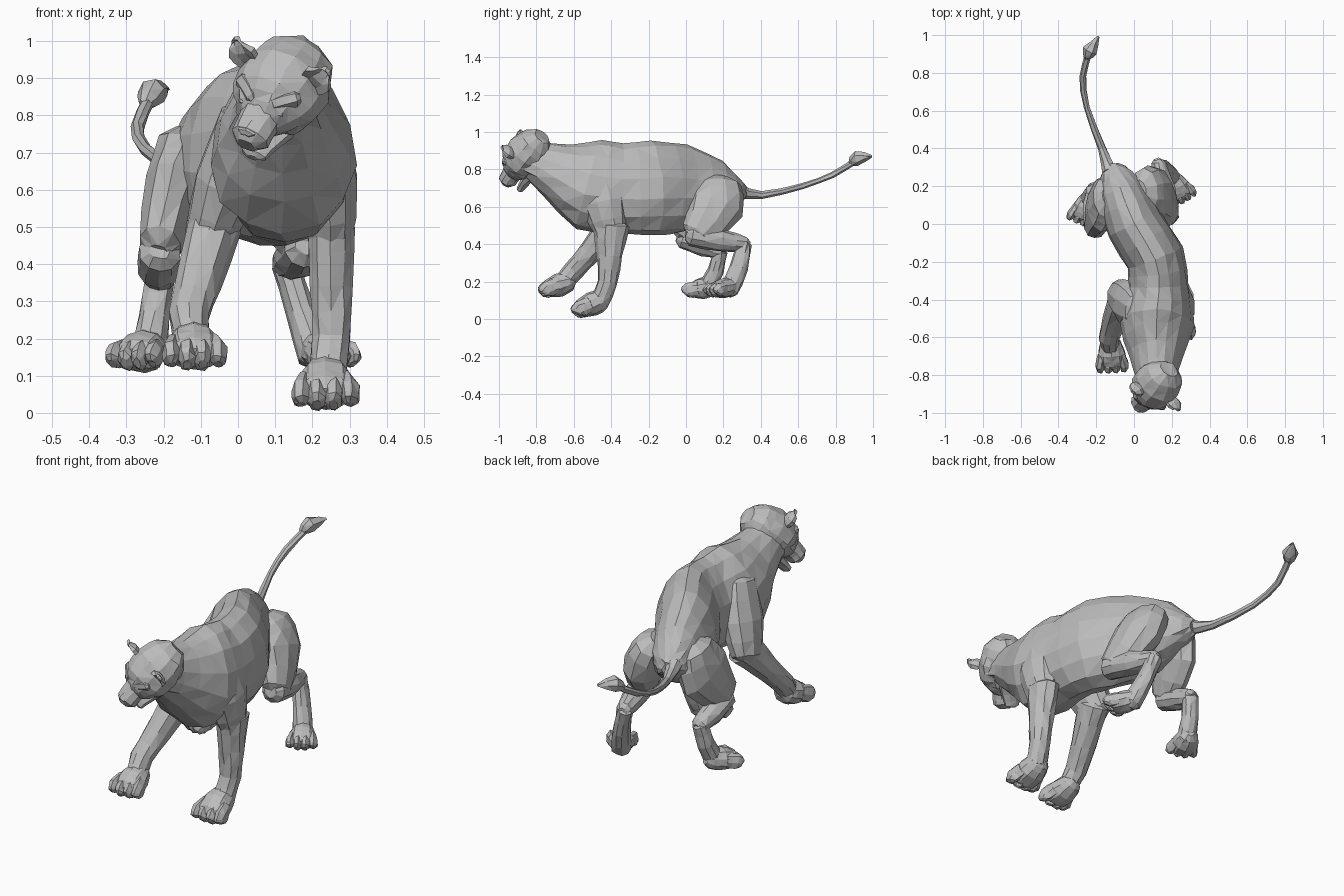
import bpy, bmesh, math, random
from mathutils import Vector, Matrix

random.seed(4)
if "Cube" in bpy.data.objects:
    bpy.data.objects.remove(bpy.data.objects["Cube"])

grey = (.5, .5, .5, 1)
fur = bpy.data.materials.new("fur_grey")
fur.use_nodes = True
fur.diffuse_color = grey
fur.node_tree.nodes["Principled BSDF"].inputs["Base Color"].default_value = grey


def smooth_path(keys, depth):
    """Turn keys (x, y, z, half width, optional half depth) into a rounded, evenly bending path."""
    keys = [Vector((*key, key[3] * depth) if len(key) == 4 else key) for key in keys]
    path = []
    for i in range(len(keys) - 1):
        before, start = keys[max(i - 1, 0)], keys[i]
        end, after = keys[i + 1], keys[min(i + 2, len(keys) - 1)]
        middle = (start + end) / 2 + (start + end - before - after) / 16
        path += [start, middle]
    path.append(keys[-1])
    return [round_end(path[0], path[1])] + path + [round_end(path[-1], path[-2])]


def round_end(end, inner):
    """A smaller ring just beyond the end of a path."""
    outward = (end - inner).to_3d().normalized()
    centre = end.to_3d() + outward * min(end[3], end[4]) * .5
    return Vector((*centre, end[3] / 2, end[4] / 2))


def add_tube(bm, keys, sides, depth=1.0, egg=0.0):
    """Skin elliptical rings along a smooth path; egg makes them wider on the lower side."""
    path = smooth_path(keys, depth)
    centres = [station.to_3d() for station in path]
    rings = []
    for i, station in enumerate(path):
        here = centres[i]
        arriving = here - centres[max(i - 1, 0)]
        leaving = centres[min(i + 1, len(path) - 1)] - here
        tangent = (arriving.normalized() + leaving.normalized()).normalized()
        side = (Vector((1, 0, 0)) - tangent * tangent.x).normalized()
        other = tangent.cross(side)
        ring = []
        for k in range(sides):
            angle = math.tau * (k + .5) / sides
            across = station[3] * math.cos(angle) * (1 - egg * math.sin(angle))
            ring.append(bm.verts.new(here + side * across + other * station[4] * math.sin(angle)))
        rings.append(ring)
    for ring, following in zip(rings, rings[1:]):
        for k in range(sides):
            n = (k + 1) % sides
            bm.faces.new((ring[k], ring[n], following[n], following[k]))
    bm.faces.new(rings[0][::-1])
    bm.faces.new(rings[-1])


def finish(bm, name, frame, rough):
    """Roughen and triangulate a part, then place it as a flat shaded object."""
    for vert in bm.verts:
        vert.co += Vector([random.uniform(-rough, rough) for axis in "xyz"])
    bmesh.ops.triangulate(bm, faces=bm.faces[:])
    bmesh.ops.recalc_face_normals(bm, faces=bm.faces[:])
    mesh = bpy.data.meshes.new(name)
    bm.to_mesh(mesh)
    bm.free()
    mesh.materials.append(fur)
    obj = bpy.data.objects.new(name, mesh)
    bpy.context.scene.collection.objects.link(obj)
    obj.matrix_world = frame


def tube(name, keys, sides=10, depth=1.0, egg=0.0, frame=Matrix(), rough=.003):
    bm = bmesh.new()
    add_tube(bm, keys, sides, depth, egg)
    finish(bm, name, frame, rough)


def turn(degrees, axis):
    return Matrix.Rotation(math.radians(degrees), 4, axis)


def paw(name, place, yaw, pitch, size):
    """Paw pointing to -y with four toes, then turned and placed."""
    bm = bmesh.new()
    add_tube(bm, [(0, .06, .02, .05), (0, 0, .01, .07, .06), (0, -.06, 0, .07, .045)], 10)
    for place_across in (-1.5, -.5, .5, 1.5):
        x = place_across * .04
        reach = -.09 + abs(place_across) * .01
        add_tube(bm, [(x * .8, -.01, .01, .022), (x, -.06, 0, .025), (x, reach, -.015, .022)], 7, 1.7)
    frame = Matrix.Translation(place) @ turn(yaw, "Z") @ turn(pitch, "X")
    finish(bm, name, frame @ Matrix.Scale(size, 4), .002)


# Torso and neck
tube("torso", [
    (-.11, .28, .68, .07), (-.07, .18, .69, .125, .155), (0, 0, .7, .15, .23),
    (.11, -.18, .7, .155, .25), (.13, -.34, .695, .16, .24), (.12, -.52, .72, .195, .245),
    (.12, -.68, .79, .14, .16), (.12, -.84, .86, .1)], sides=14, egg=.15, rough=.005)

# Front legs
tube("left_shoulder", [(.2, -.47, .78, .08), (.24, -.44, .62, .085), (.25, -.4, .46, .06)], depth=1.4)
tube("left_front_leg", [
    (.25, -.4, .5, .065, .1), (.25, -.41, .34, .06, .07), (.25, -.42, .2, .053),
    (.24, -.46, .1, .055)])
paw("left_front_paw", (.235, -.5, .07), 0, 14, 1.1)
tube("right_shoulder", [(.02, -.46, .8, .07), (-.03, -.42, .62, .09), (-.08, -.38, .47, .065)], depth=1.4)
tube("right_front_leg", [
    (-.06, -.38, .51, .075, .09), (-.105, -.51, .36, .063), (-.13, -.6, .26, .055),
    (-.12, -.66, .19, .05)])
paw("right_front_paw", (-.12, -.68, .17), 3, 10, 1.05)

# Hind legs: thigh, shin to hock, hock to paw
tube("left_thigh", [(.05, .17, .71, .09), (.11, .16, .6, .1, .15), (.18, .06, .45, .065)], depth=1.4)
tube("left_shin", [(.18, .03, .45, .06), (.16, .18, .42, .06), (.13, .32, .4, .04)])
tube("left_hock", [(.13, .31, .4, .04), (.17, .28, .27, .04, .05), (.21, .23, .15, .05)])
paw("left_hind_paw", (.23, .2, .155), 30, 0, .9)
tube("right_thigh", [(-.14, .14, .72, .08), (-.17, .1, .6, .08, .16), (-.21, -.01, .45, .06)], depth=1.4)
tube("right_shin", [(-.21, -.02, .43, .055), (-.215, .1, .39, .055), (-.21, .19, .36, .04)])
tube("right_hock", [(-.21, .18, .36, .04), (-.225, .16, .26, .042), (-.24, .11, .16, .05)])
paw("right_hind_paw", (-.255, .09, .155), -22, 0, .95)

# Tail and tuft
tube("tail", [
    (-.13, .28, .69, .04), (-.17, .4, .66, .022), (-.25, .62, .71, .017),
    (-.27, .78, .77, .017), (-.24, .9, .84, .017)], sides=7, rough=.002)
tube("tail_tuft", [(-.25, .88, .83, .017), (-.23, .92, .86, .04), (-.19, .99, .87, .006)], sides=7)

# Head frame: turned to its right, tilted and looking down
left = Vector((.89, -.35, -.31)).normalized()
up = left.cross((.43, .64, .64)).normalized()
back = up.cross(left)
turned = Matrix((left, back, up)).transposed().to_4x4()
head = Matrix.Translation((.11, -.86, .86)) @ turned

tube("skull", [(0, .12, .015, .1), (0, .04, .01, .128), (0, -.04, 0, .12), (0, -.09, -.01, .085)],
     sides=12, depth=.9, frame=head, rough=.005)
tube("muzzle", [(0, -.05, 0, .075), (0, -.11, -.005, .06), (0, -.17, -.02, .055)],
     depth=.9, frame=head, rough=.002)
tube("lower_jaw", [(0, 0, -.085, .08), (0, -.09, -.09, .055), (0, -.15, -.1, .038)],
     sides=8, depth=.5, frame=head, rough=.002)
tube("nose", [(0, -.14, .025, .024), (0, -.185, .01, .028)], sides=6, depth=.6, frame=head, rough=.001)

for sign, label in ((1, "left"), (-1, "right")):
    tube(label + "_brow", [(sign * .03, -.09, .05, .022), (sign * .08, -.05, .06, .025)],
         sides=6, frame=head, rough=.002)
    tube(label + "_eye", [(sign * .055, -.09, .035, .014), (sign * .058, -.105, .034, .01)],
         sides=6, depth=.7, frame=head, rough=0)
    # Cupped ear: a flattened bud with its front pushed in
    bm = bmesh.new()
    add_tube(bm, [(0, 0, -.03, .035), (0, 0, .01, .045), (0, 0, .05, .012)], 8, .6)
    for vert in bm.verts:
        if vert.co.y < 0 and abs(vert.co.x) < .025:
            vert.co.y += .02
    root = Matrix.Translation((sign * .11, .01, .085))
    finish(bm, label + "_ear", head @ root @ turn(sign * 35, "Y"), .001)
